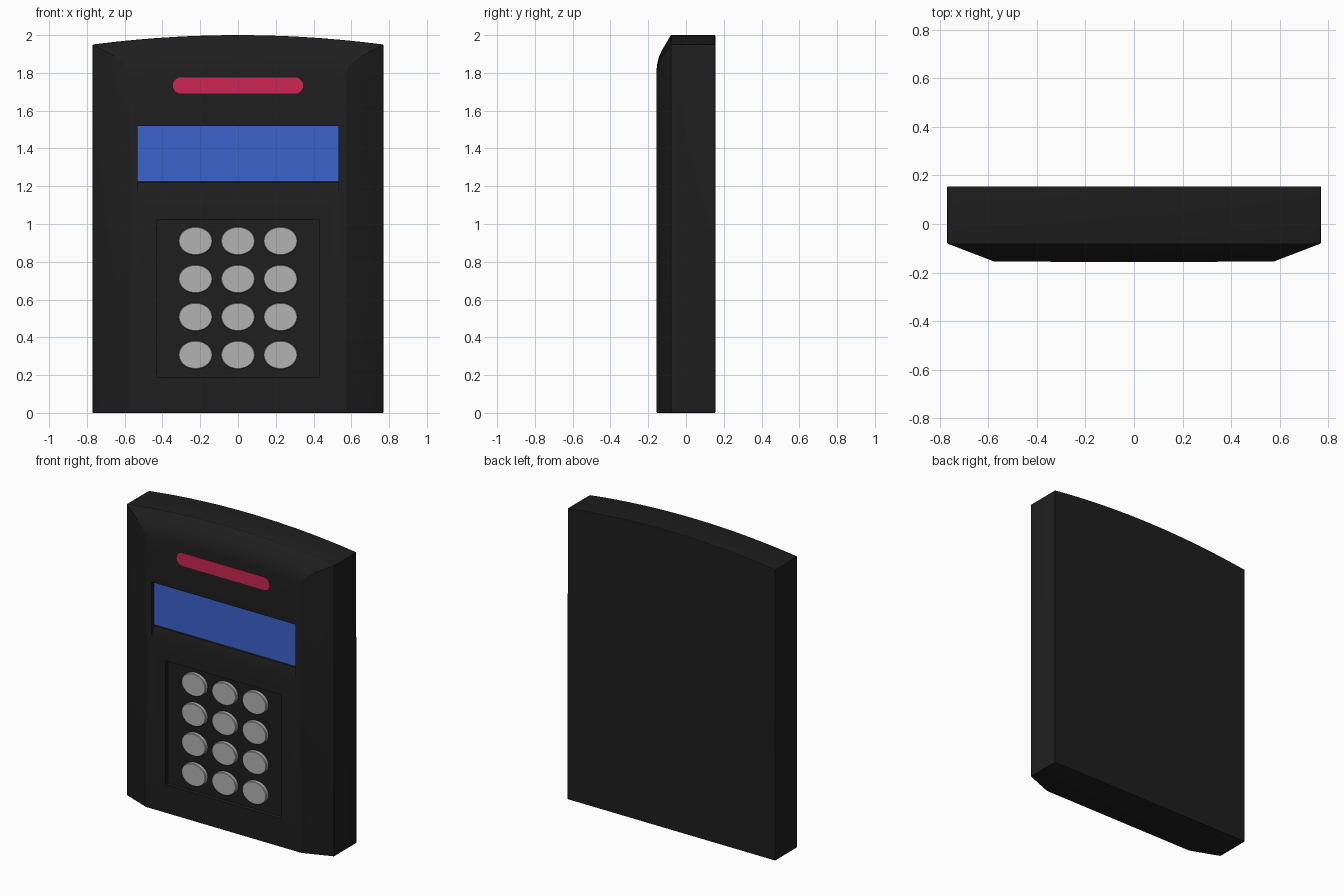
import bpy, bmesh, math

if "Cube" in bpy.data.objects:
    bpy.data.objects.remove(bpy.data.objects["Cube"])


def material(name, rgb):
    m = bpy.data.materials.new(name)
    m.diffuse_color = (*rgb, 1)
    m.use_nodes = True
    m.node_tree.nodes["Principled BSDF"].inputs["Base Color"].default_value = m.diffuse_color
    return m


BLACK = material("black_plastic", (0.013, 0.013, 0.013))
BLUE = material("blue_screen", (0.045, 0.125, 0.61))
RED = material("red_light", (0.61, 0.02, 0.085))
GREY = material("grey_keys", (0.45, 0.45, 0.45))


def loft(name, rings, mat=None):
    """Join rings of equal point count into a closed solid."""
    bm = bmesh.new()
    vr = [[bm.verts.new(p) for p in r] for r in rings]
    n = len(vr[0])
    for a, b in zip(vr, vr[1:]):
        for i in range(n):
            j = (i + 1) % n
            bm.faces.new((a[i], a[j], b[j], b[i]))
    bm.faces.new(vr[0])
    bm.faces.new(vr[-1])
    bmesh.ops.recalc_face_normals(bm, faces=bm.faces)
    me = bpy.data.meshes.new(name)
    bm.to_mesh(me)
    bm.free()
    ob = bpy.data.objects.new(name, me)
    bpy.context.collection.objects.link(ob)
    if mat:
        me.materials.append(mat)
    return ob


def activate(ob):
    bpy.ops.object.select_all(action='DESELECT')
    ob.select_set(True)
    bpy.context.view_layer.objects.active = ob


def bevel(ob, width, segments=2, angle=50):
    mod = ob.modifiers.new("bevel", 'BEVEL')
    mod.width, mod.segments = width, segments
    mod.limit_method, mod.angle_limit = 'ANGLE', math.radians(angle)
    activate(ob)
    bpy.ops.object.modifier_apply(modifier=mod.name)


def cut(ob, cutter):
    mod = ob.modifiers.new("cut", 'BOOLEAN')
    mod.operation, mod.solver, mod.object = 'DIFFERENCE', 'EXACT', cutter
    activate(ob)
    bpy.ops.object.modifier_apply(modifier=mod.name)
    bpy.data.objects.remove(cutter)


def smooth(ob, angle=20):
    activate(ob)
    bpy.ops.object.shade_smooth_by_angle(angle=math.radians(angle))


def outline(y, half, drop, n=24):
    """Body outline at depth y: flat base, straight sides, arched top."""
    xs = [half - 2 * half * i / n for i in range(n + 1)]
    top = [(x, y, 2 - drop - 0.05 * (x / 0.77) ** 2) for x in xs]
    return [(-half, y, 0), (half, y, 0)] + top


def slab(name, hx, z0, z1, y0, y1, mat=None):
    def ring(y):
        return [(-hx, y, z0), (hx, y, z0), (hx, y, z1), (-hx, y, z1)]
    return loft(name, [ring(y0), ring(y1)], mat)


# Housing: sloped sides, rounded brow at the top
body = loft("housing", [
    outline(0.155, 0.77, 0), outline(-0.08, 0.77, 0),
    outline(-0.130, 0.640, 0.085), outline(-0.143, 0.606, 0.115),
    outline(-0.151, 0.585, 0.145), outline(-0.155, 0.575, 0.175)], BLACK)
bevel(body, 0.006)

# Display recess with a sloped sill below, and keypad recess
profile = [(-0.2, 1.52), (-0.125, 1.52), (-0.125, 1.225),
           (-0.132, 1.22), (-0.155, 1.155), (-0.2, 1.155)]
cut(body, loft("screen_cutter",
               [[(x, y, z) for y, z in profile] for x in (-0.533, 0.533)]))
cut(body, slab("keypad_cutter", 0.43, 0.19, 1.02, -0.2, -0.127))
smooth(body)

# Display panel
slab("screen", 0.533, 1.225, 1.52, -0.128, -0.12, BLUE)


# Status light: capsule outline
def capsule(y, r, half=0.302, zc=1.733, n=12):
    pts = []
    for side in (1, -1):
        for i in range(n + 1):
            a = math.pi * i / n - side * math.pi / 2
            pts.append((side * half + r * math.cos(a), y, zc + r * math.sin(a)))
    return pts


light = loft("status_light", [capsule(-0.14, 0.043), capsule(-0.157, 0.043)], RED)
smooth(light, 30)


# Keys: oval buttons standing in the keypad recess
def oval(x, y, z, s, n=48):
    return [(x + 0.09 * s * math.cos(2 * math.pi * i / n), y,
             z + 0.075 * s * math.sin(2 * math.pi * i / n)) for i in range(n)]


for row in range(4):
    for col in range(3):
        x, z = (col - 1) * 0.225, 0.91 - row * 0.201
        key = loft(f"key_{row + 1}_{col + 1}", [
            oval(x, -0.125, z, 1), oval(x, -0.148, z, 1),
            oval(x, -0.151, z, 0.96)], GREY)
        smooth(key, 30)
